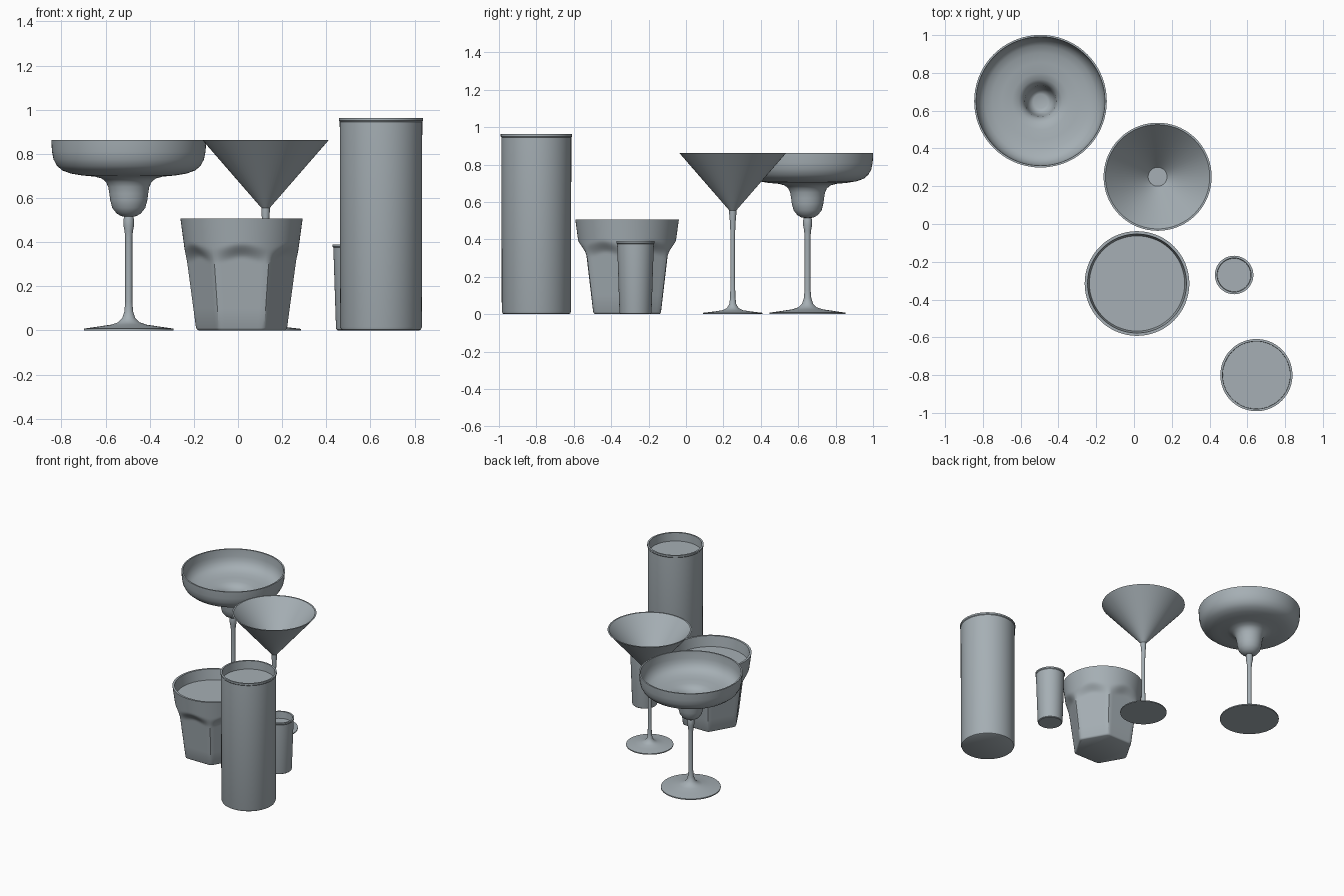
import bpy, bmesh, math

glass = bpy.data.materials.new("grey_glass")
glass.diffuse_color = (0.38, 0.43, 0.46, 1)


def lathe(name, loc, profile, shape=None, sides=72):
    """Skin rings of (radius, height); shape(angle, z) scales the radius. Both ends are capped."""
    bm = bmesh.new()
    rings = []
    for r, z in profile:
        ring = []
        for i in range(sides):
            a = 2 * math.pi * i / sides
            k = shape(a, z) if shape else 1.0
            ring.append(bm.verts.new((r * k * math.cos(a), r * k * math.sin(a), z)))
        rings.append(ring)
    for lo, hi in zip(rings, rings[1:]):
        for i in range(sides):
            j = (i + 1) % sides
            bm.faces.new((lo[i], lo[j], hi[j], hi[i]))
    bm.faces.new(rings[0][::-1])
    bm.faces.new(rings[-1])
    bmesh.ops.recalc_face_normals(bm, faces=bm.faces)
    mesh = bpy.data.meshes.new(name)
    bm.to_mesh(mesh)
    bm.free()
    mesh.materials.append(glass)
    ob = bpy.data.objects.new(name, mesh)
    ob.location = (loc[0], loc[1], 0)
    bpy.context.collection.objects.link(ob)
    bpy.ops.object.select_all(action='DESELECT')
    ob.select_set(True)
    bpy.context.view_layer.objects.active = ob
    bpy.ops.object.shade_smooth_by_angle(angle=math.radians(35))
    return ob


# Wide stepped coupe: foot, stem, small well, broad bowl, then the inside
lathe("coupe_glass", (-0.495, 0.65), [
    (0.203, 0), (0.203, 0.008), (0.14, 0.017), (0.08, 0.026), (0.05, 0.036), (0.03, 0.055),
    (0.02, 0.085), (0.016, 0.13), (0.016, 0.42), (0.019, 0.45), (0.024, 0.475), (0.024, 0.50),
    (0.021, 0.515), (0.035, 0.518), (0.055, 0.53), (0.075, 0.555), (0.084, 0.59), (0.088, 0.62),
    (0.093, 0.65), (0.103, 0.672), (0.122, 0.688), (0.155, 0.697), (0.21, 0.702), (0.26, 0.71),
    (0.3, 0.724), (0.325, 0.745), (0.341, 0.775), (0.348, 0.81), (0.351, 0.862),
    (0.341, 0.862), (0.338, 0.81), (0.331, 0.78), (0.316, 0.753), (0.294, 0.735), (0.256, 0.721),
    (0.205, 0.713), (0.15, 0.708), (0.115, 0.698), (0.094, 0.68), (0.083, 0.653), (0.077, 0.615),
    (0.066, 0.565), (0.05, 0.545), (0.038, 0.54)])

# Cone cocktail glass
lathe("cone_glass", (0.125, 0.25), [
    (0.16, 0), (0.16, 0.007), (0.1, 0.014), (0.055, 0.021), (0.032, 0.032), (0.019, 0.052),
    (0.014, 0.09), (0.012, 0.2), (0.012, 0.42), (0.015, 0.49), (0.019, 0.535), (0.019, 0.555),
    (0.286, 0.862), (0.276, 0.862), (0.05, 0.602)])


# Faceted tumbler: hexagonal below, easing to round under arched facet tops
def facets(a, z):
    hexa = math.cos(math.pi / 6) / math.cos(a % (math.pi / 3) - math.pi / 6)
    start = 0.315 - 0.012 * math.cos(6 * a)
    t = min(max((z - start) / 0.07, 0), 1)
    t = t * t * (3 - 2 * t)
    return min(hexa, 0.985) * (1 - t) + t


def tumbler_radius(z):
    return 0.208 + 0.069 * z / 0.507


heights = [0.012, 0.1, 0.2, 0.28] + [0.30 + 0.01 * i for i in range(12)] + [0.46, 0.507]
lathe("faceted_tumbler", (0.016, -0.315),
      [(0.198, 0), (0.205, 0.004)] + [(tumbler_radius(z), z) for z in heights]
      + [(0.262, 0.507), (0.252, 0.43)], facets, 96)

# Tall straight glass with a slight lip
lathe("tall_glass", (0.648, -0.8), [
    (0.174, 0), (0.181, 0.004), (0.185, 0.015), (0.187, 0.945), (0.191, 0.95), (0.191, 0.962),
    (0.179, 0.962), (0.178, 0.90)])

# Small tapered shot glass
lathe("shot_glass", (0.53, -0.27), [
    (0.079, 0), (0.084, 0.004), (0.086, 0.012), (0.098, 0.375), (0.102, 0.38), (0.102, 0.39),
    (0.09, 0.39), (0.088, 0.34)], sides=48)
